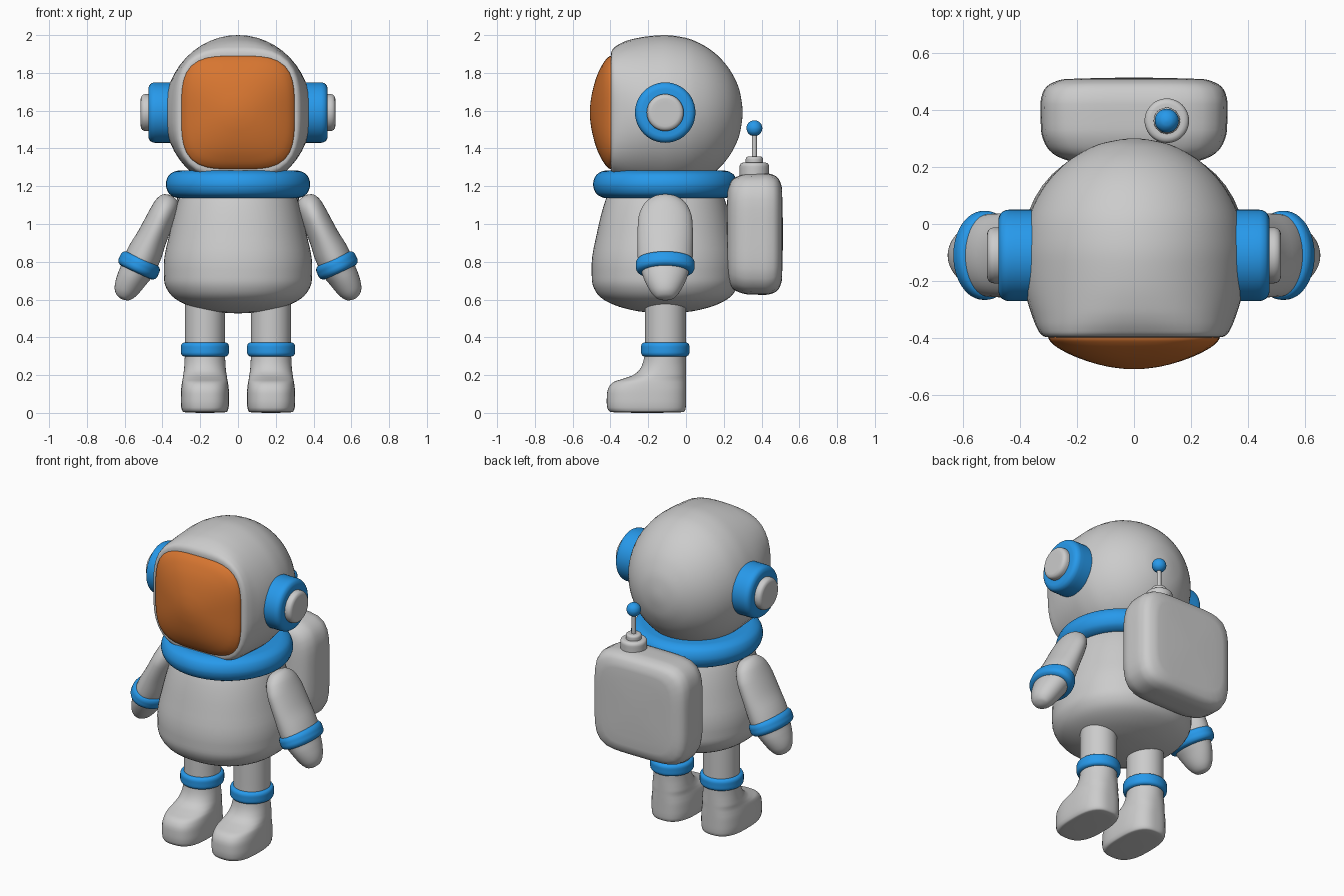
import bpy, bmesh, math
from mathutils import Vector

X, Y, Z = Vector((1, 0, 0)), Vector((0, 1, 0)), Vector((0, 0, 1))
SEG, STEPS = 48, 4


def material(name, rgb):
    m = bpy.data.materials.new(name)
    m.diffuse_color = (*rgb, 1)
    return m


BLUE = material("blue", (0.02, 0.32, 0.83))
ORANGE = material("orange", (0.68, 0.18, 0.03))


def smooth_rings(rings):
    """Monotone spline through rings (t, ru, rv, n, offset_u, offset_v)."""
    P = [list(r) + [2, 0, 0][len(r) - 3:] for r in rings]
    h = [max(math.dist(a, b), 1e-5) for a, b in zip(P, P[1:])]
    D = [[(y - x) / k for x, y in zip(a, b)] for a, b, k in zip(P, P[1:], h)]
    M = [D[0][:]]
    for a, b in zip(D, D[1:]):
        M.append([2 * x * y / (x + y) if x * y > 0 else 0 for x, y in zip(a, b)])
    M.append(D[-1][:])
    for i in (0, -1):
        if P[i][1] == 0:
            M[i][0] = 0
    out = []
    for i, k in enumerate(h):
        for j in range(STEPS):
            s = j / STEPS
            a, b = (1 + 2 * s) * (1 - s) ** 2, s * (1 - s) ** 2
            c, d = s * s * (3 - 2 * s), s * s * (s - 1)
            out.append([a * p + b * k * m + c * q + d * k * w
                        for p, m, q, w in zip(P[i], M[i], P[i + 1], M[i + 1])])
    return out + [P[-1]]


def loft(name, rings, origin=(0, 0, 0), axes=(X, Y, Z), mat=None):
    """Skin superellipse sections stacked along the third axis."""
    U, V, T = axes
    o = Vector(origin)
    bm = bmesh.new()
    loops = []
    for t, ru, rv, n, ou, ov in smooth_rings(rings):
        c = o + T * t + U * ou + V * ov
        if ru < 1e-4:
            loops.append([bm.verts.new(c)] * SEG)
            continue
        loop = []
        for i in range(SEG):
            a = 2 * math.pi * i / SEG
            x, y = math.cos(a), math.sin(a)
            r = (abs(x) ** n + abs(y) ** n) ** (-1 / n)
            loop.append(bm.verts.new(c + U * (ru * r * x) + V * (rv * r * y)))
        loops.append(loop)
    for A, B in zip(loops, loops[1:]):
        for i in range(SEG):
            j = (i + 1) % SEG
            face = list(dict.fromkeys((A[i], A[j], B[j], B[i])))
            if len(face) > 2:
                bm.faces.new(face)
    for end in (loops[0], loops[-1]):
        if end[0] is not end[1]:
            bm.faces.new(end)
    bmesh.ops.recalc_face_normals(bm, faces=bm.faces)
    me = bpy.data.meshes.new(name)
    bm.to_mesh(me)
    bm.free()
    me.shade_smooth()
    me.set_sharp_from_angle(angle=math.radians(50))
    if mat:
        me.materials.append(mat)
    ob = bpy.data.objects.new(name, me)
    bpy.context.collection.objects.link(ob)
    return ob


def disc(t0, t1, ru, rv, b):
    """Rings of a flat disc with rounded rims of radius b."""
    q = 0.29 * b
    half = [(0, b), (q, q), (b, 0)]
    low = [(t0 + dt, ru - dr, rv - dr) for dt, dr in half]
    high = [(t1 - dt, ru - dr, rv - dr) for dt, dr in reversed(half)]
    return [(t0, 0, 0)] + low + high + [(t1, 0, 0)]


# Helmet: a ball that squares off toward the face opening
FACE = (X, Z, -Y)
CEN = (0, -0.11, 1.59)
ball = [(-0.41 * math.cos(a), 0.39 * math.sin(a), 0.41 * math.sin(a), 2)
        for a in (math.radians(d) for d in range(0, 91, 15))]
loft("helmet", ball + [
    (0.08, 0.387, 0.405, 2.03), (0.15, 0.376, 0.394, 2.15), (0.21, 0.358, 0.378, 2.4),
    (0.255, 0.34, 0.355, 2.8), (0.28, 0.322, 0.333, 3.2), (0.287, 0.30, 0.305, 3.4),
    (0.287, 0, 0, 3.4)], CEN, FACE)

# Visor dome
loft("visor", [
    (0.26, 0.285, 0.285, 3.6), (0.285, 0.30, 0.30, 3.6), (0.305, 0.29, 0.29, 3.5),
    (0.335, 0.248, 0.25, 3.2), (0.365, 0.18, 0.185, 2.7), (0.388, 0.10, 0.10, 2.2),
    (0.397, 0.04, 0.04, 2), (0.399, 0, 0, 2)], CEN, FACE, ORANGE)

# Collar
loft("collar", disc(1.137, 1.283, 0.382, 0.382, 0.07), (0, -0.11, 0), mat=BLUE)

# Torso
loft("torso", [
    (0.527, 0, 0, 2.2), (0.535, 0.12, 0.12, 2.2), (0.555, 0.22, 0.22, 2.2),
    (0.585, 0.30, 0.30, 2.2), (0.63, 0.36, 0.36, 2.2), (0.70, 0.391, 0.388, 2.2),
    (0.78, 0.393, 0.39, 2.2), (0.95, 0.362, 0.362, 2.2), (1.13, 0.315, 0.315, 2.1),
    (1.20, 0.28, 0.28, 2)], (0, -0.11, 0))

# Backpack
loft("backpack", [
    (0.217, 0, 0, 5), (0.219, 0.21, 0.22, 5), (0.235, 0.265, 0.275, 5),
    (0.27, 0.306, 0.304, 5), (0.33, 0.326, 0.32, 5), (0.42, 0.328, 0.322, 5),
    (0.465, 0.318, 0.312, 5), (0.493, 0.29, 0.288, 5), (0.508, 0.24, 0.24, 5),
    (0.513, 0, 0, 5)], (0, 0, 0.947), (X, Z, Y))

# Antenna
ANT = (0.115, 0.362, 0)
loft("antenna_base", disc(1.24, 1.325, 0.078, 0.078, 0.02), ANT)
loft("antenna_socket", disc(1.31, 1.357, 0.046, 0.046, 0.014), ANT)
loft("antenna_rod", disc(1.34, 1.49, 0.013, 0.013, 0.003), ANT)
loft("antenna_ball", [(1.507 - 0.042 * math.cos(a), 0.042 * math.sin(a), 0.042 * math.sin(a))
                      for a in (math.pi * i / 8 for i in range(8))] + [(1.549, 0, 0)],
     ANT, mat=BLUE)

for side, s in (("left", 1), ("right", -1)):
    # Ear pieces
    ear = (Y, Z, X * s)
    loft(side + "_ear_ring", disc(0.31, 0.475, 0.16, 0.16, 0.035), CEN, ear, BLUE)
    loft(side + "_ear_cap", disc(0.42, 0.515, 0.098, 0.098, 0.025), CEN, ear)

    # Arm and hand, running up from the wrist to the shoulder
    arm = (Vector((0.908 * s, 0, 0.419)), Y, Vector((-0.419 * s, 0, 0.908)))
    wrist = (0.524 * s, -0.11, 0.78)
    loft(side + "_arm", [
        (-0.20, 0, 0, 2, 0.008), (-0.193, 0.03, 0.04, 2, 0.008),
        (-0.17, 0.054, 0.066, 2, 0.009), (-0.13, 0.070, 0.09, 2, 0.008),
        (-0.08, 0.080, 0.112, 2, 0.005), (-0.03, 0.088, 0.128, 2, 0),
        (0, 0.092, 0.14), (0.06, 0.092, 0.146), (0.17, 0.08, 0.147),
        (0.27, 0.074, 0.143), (0.34, 0.068, 0.122), (0.38, 0.055, 0.09),
        (0.40, 0.035, 0.055), (0.408, 0, 0)], wrist, arm)
    loft(side + "_wrist_band", disc(-0.04, 0.042, 0.113, 0.156, 0.03), wrist, arm, BLUE)

    # Leg and boot
    hip = (0.175 * s, 0, 0)
    boot = [(0, 0, -0.38, -0.03, 2.6), (0.004, 0.112, -0.395, -0.015, 2.7),
            (0.022, 0.124, -0.415, -0.002, 2.8), (0.06, 0.128, -0.42, 0, 2.8),
            (0.11, 0.127, -0.417, 0, 2.8), (0.145, 0.124, -0.403, 0, 2.7),
            (0.165, 0.121, -0.38, 0, 2.6), (0.18, 0.118, -0.335, 0, 2.5),
            (0.20, 0.115, -0.28, 0, 2.4), (0.23, 0.111, -0.245, 0, 2.2),
            (0.29, 0.107, -0.222, 0, 2), (0.36, 0.106, -0.217, 0, 2),
            (0.62, 0.106, -0.217, 0, 2)]
    loft(side + "_leg", [(z, rx, (b - f) / 2 if rx else 0, n, 0, (f + b) / 2)
                         for z, rx, f, b, n in boot], hip)
    loft(side + "_ankle_band", disc(0.298, 0.374, 0.127, 0.128, 0.022),
         (0.175 * s, -0.11, 0), mat=BLUE)
